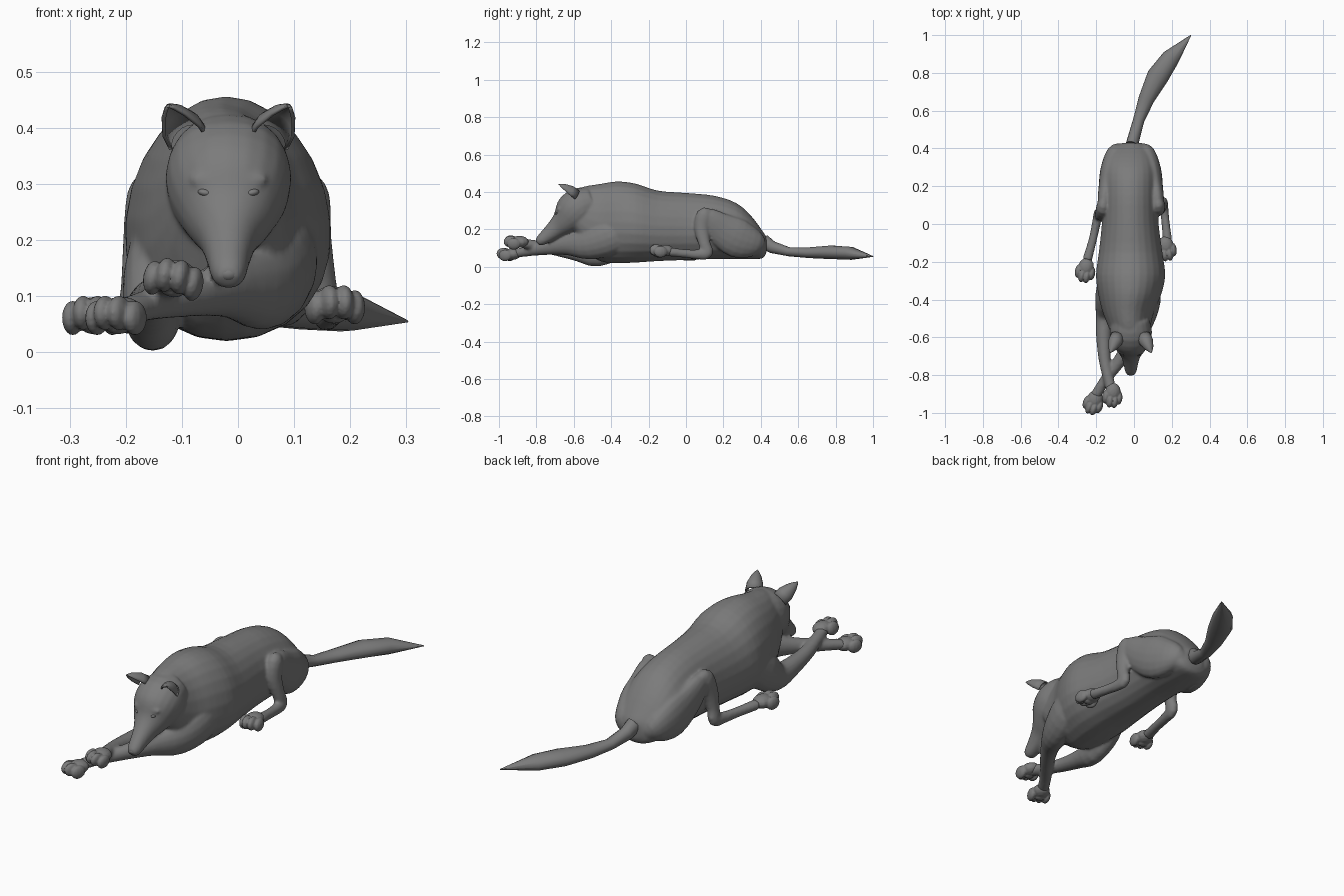
import bpy, bmesh, math
from mathutils import Vector, Matrix

if "Cube" in bpy.data.objects:
    bpy.data.objects.remove(bpy.data.objects["Cube"])

CX = -0.017  # the body's centre line sits slightly left

fur = bpy.data.materials.new('dark_grey')
fur.diffuse_color = (.2, .2, .2, 1)
fur.use_nodes = True
fur.node_tree.nodes["Principled BSDF"].inputs["Base Color"].default_value = fur.diffuse_color


def finish(name, bm, angle=50):
    bmesh.ops.recalc_face_normals(bm, faces=bm.faces)
    me = bpy.data.meshes.new(name)
    bm.to_mesh(me)
    bm.free()
    me.materials.append(fur)
    ob = bpy.data.objects.new(name, me)
    bpy.context.collection.objects.link(ob)
    bpy.ops.object.select_all(action='DESELECT')
    bpy.context.view_layer.objects.active = ob
    ob.select_set(True)
    bpy.ops.object.shade_smooth_by_angle(angle=math.radians(angle))
    return ob


def spline(pts, sub):
    out = []
    for i in range(len(pts) - 1):
        a, b, c, d = (pts[max(0, min(len(pts) - 1, i + k))] for k in (-1, 0, 1, 2))
        for s in range(sub):
            t = s / sub
            out.append([0.5 * (2 * q + (r - p) * t + (2 * p - 5 * q + 4 * r - w) * t * t
                               + (3 * q - p - 3 * r + w) * t ** 3)
                        for p, q, r, w in zip(a, b, c, d)])
    return out + [list(pts[-1])]


def loft(name, pts, n=16, sub=3, flat=False, power=2.0, pear=0.0):
    """Skin of oval rings (x, y, z, half width, half height) along a path."""
    pts = spline([p if len(p) == 5 else (*p, p[3]) for p in pts], sub)
    bm = bmesh.new()
    rings = []
    for i, p in enumerate(pts):
        t = Vector(pts[min(i + 1, len(pts) - 1)][:3]) - Vector(pts[max(i - 1, 0)][:3])
        t = Vector((0, -1, 0)) if flat else t.normalized()
        side = (Vector((1, 0, 0)) - t * t.x).normalized()
        up = side.cross(t) if not flat else Vector((0, 0, 1))
        ring = []
        for k in range(n):
            a = 2 * math.pi * k / n
            c, s = (math.copysign(abs(v) ** (2 / power), v) for v in (math.cos(a), math.sin(a)))
            c *= 1 - pear * s
            ring.append(bm.verts.new(Vector(p[:3]) + side * c * p[3] + up * s * p[4]))
        rings.append(ring)
    for r, q in zip(rings, rings[1:]):
        for k in range(n):
            bm.faces.new((r[k], r[(k + 1) % n], q[(k + 1) % n], q[k]))
    bm.faces.new(rings[0])
    bm.faces.new(rings[-1])
    return finish(name, bm)


def blob(bm, loc, size, rot=Matrix.Identity(4), u=12, v=8):
    m = rot @ Matrix.Translation(loc) @ Matrix.Diagonal((*size, 1))
    bmesh.ops.create_uvsphere(bm, u_segments=u, v_segments=v, radius=1, matrix=m)


def fuse(ob, voxel, smooth):
    """Melt overlapping pieces into one skin."""
    m = ob.modifiers.new('fuse', 'REMESH')
    m.mode, m.voxel_size, m.use_smooth_shade = 'VOXEL', voxel, True
    m = ob.modifiers.new('soften', 'SMOOTH')
    m.factor, m.iterations = .5, smooth


def paw(name, loc, yaw, roll=0):
    bm = bmesh.new()
    rot = Matrix.Translation(loc) @ Matrix.Rotation(yaw, 4, 'Z') @ Matrix.Rotation(roll, 4, 'Y')
    blob(bm, (0, 0.012, 0.002), (0.042, 0.05, 0.031), rot)
    for x, y, z in ((-0.036, -0.016, -.005), (-0.013, -0.036, .004), (0.013, -0.036, .004), (0.036, -0.016, -.005)):
        blob(bm, (x, y, z), (0.0185, 0.037, 0.031), rot)
    blob(bm, (0, -0.005, -0.022), (0.022, 0.02, 0.012), rot)
    fuse(finish(name, bm), .004, 2)


# torso: y, top, bottom, half width, x
torso = [(0.43, .16, .075, .045, -.01), (.41, .19, .045, .09, -.015), (.35, .27, .04, .13, -.02),
         (.27, .34, .04, .145, -.02), (.15, .38, .042, .145, -.02), (0, .395, .036, .15, -.02),
         (-.15, .407, .03, .168, -.018), (-.27, .445, .022, .183, -.018),
         (-.37, .456, .02, .167, -.022), (-.46, .443, .03, .138, -.03),
         (-.54, .43, .09, .112, -.025), (-.6, .41, .19, .092, CX)]
parts = [loft('torso', [(x, y, (a + b) / 2, w, (a - b) / 2) for y, a, b, w, x in torso],
              n=24, flat=True, power=2.1, pear=.1)]

# head and muzzle
head = [(-.50, .345, .095, .085), (-.565, .32, .112, .105), (-.61, .278, .105, .104),
        (-.653, .236, .08, .074), (-.695, .203, .053, .053), (-.74, .168, .039, .04),
        (-.778, .14, .031, .029), (-.795, .128, .019, .018)]
parts.append(loft('head', [(CX, *h) for h in head], n=20, power=2.15, pear=-.04))

bm = bmesh.new()
blob(bm, (CX, -.787, .14), (.019, .016, .014))
finish('nose', bm)

for s, side in ((-1, 'right'), (1, 'left')):
    # eyes under low brows
    tilt = Matrix.Translation((CX + s * .041, -.688, .284)) @ Matrix.Rotation(-s * .2, 4, 'Y')
    bm = bmesh.new()
    blob(bm, (0, 0, 0), (.014, .011, .007), tilt)
    finish(side + '_eye', bm)
    bm = bmesh.new()
    blob(bm, (s * .004, .01, .02), (.03, .016, .014), tilt)
    parts.append(finish(side + '_brow', bm))

    # hollow pointed ears
    bm = bmesh.new()
    base, tip = Vector((CX + s * .07, -.598, .376)), Vector((CX + s * .109, -.682, .441))
    axis = (tip - base).normalized()
    back = (Vector((0, .75, .65)) - axis * axis.dot(Vector((0, .75, .65)))).normalized()
    across = axis.cross(back)
    rows = []
    for t, w in ((0, 1), (.35, .95), (.7, .6), (.9, .26), (1, .04)):
        rows.append([bm.verts.new(base.lerp(tip, t) + w * (across * .039 * math.cos(a) + back * .042 * math.sin(a)))
                     for a in (math.radians(-10 + 200 * k / 10) for k in range(11))])
    for r, q in zip(rows, rows[1:]):
        for k in range(10):
            bm.faces.new((r[k], r[k + 1], q[k + 1], q[k]))
    ear = finish(side + '_ear', bm)
    ear.modifiers.new('thickness', 'SOLIDIFY').thickness = .006

    # folded haunches
    parts.append(loft(side + '_thigh', [(CX + s * x, y, z, w, h) for x, y, z, w, h in (
        (.05, .405, .1, .025, .03), (.08, .37, .12, .05, .072), (.107, .28, .15, .055, .105),
        (.126, .19, .2, .045, .09), (.14, .12, .258, .036, .06), (.143, .08, .28, .022, .028))]))

# front legs, crossing ahead of the chest
parts.append(loft('right_front_leg', [
    (-.13, -.27, .22, .05, .08), (-.15, -.38, .13, .055, .09), (-.152, -.48, .065, .05, .066),
    (-.16, -.58, .075, .042, .046), (-.155, -.72, .098, .032, .033), (-.13, -.84, .12, .028, .027),
    (-.115, -.9, .13, .028, .025)]))
parts.append(loft('left_front_leg', [
    (.095, -.28, .22, .04, .065), (.08, -.4, .16, .062, .095), (.042, -.52, .12, .06, .082),
    (-.015, -.63, .115, .045, .055), (-.08, -.73, .1, .034, .037), (-.155, -.83, .085, .028, .028),
    (-.205, -.91, .072, .028, .024)]))
paw('right_front_paw', (-.113, -.902, .132), -.1, .15)
paw('left_front_paw', (-.212, -.94, .066), -.35)

# lower hind legs
parts.append(loft('left_hind_leg', [
    (.125, .13, .29, .022, .02), (.13, .1, .275, .034, .045), (.137, .085, .2, .03, .04),
    (.15, .1, .12, .026, .032), (.155, .112, .075, .025, .034), (.16, .07, .066, .023, .027),
    (.168, 0, .07, .022, .023), (.177, -.09, .08, .026, .024)]))
parts.append(loft('right_hind_leg', [
    (-.16, .13, .29, .022, .02), (-.165, .09, .275, .034, .045), (-.175, .06, .2, .03, .04),
    (-.183, .05, .12, .026, .032), (-.19, .05, .07, .025, .034), (-.2, .0, .06, .023, .027),
    (-.22, -.09, .06, .022, .023), (-.248, -.19, .065, .026, .024)]))
paw('left_hind_paw', (.17, -.125, .085), .15)
paw('right_hind_paw', (-.256, -.24, .066), -.2)

# bushy tail
loft('tail', [(-.012, .415, .135, .034, .04), (0, .46, .105, .032, .034), (.025, .55, .08, .03, .025),
              (.065, .66, .075, .042, .03), (.125, .78, .077, .058, .038), (.195, .88, .072, .048, .036),
              (.302, 1.0, .055, .002, .002)], n=10, sub=1)

# join torso, head and legs into one continuous body
bpy.ops.object.select_all(action='DESELECT')
for p in parts:
    p.select_set(True)
bpy.context.view_layer.objects.active = parts[0]
bpy.ops.object.join()
parts[0].name = 'body'
fuse(parts[0], .007, 6)
